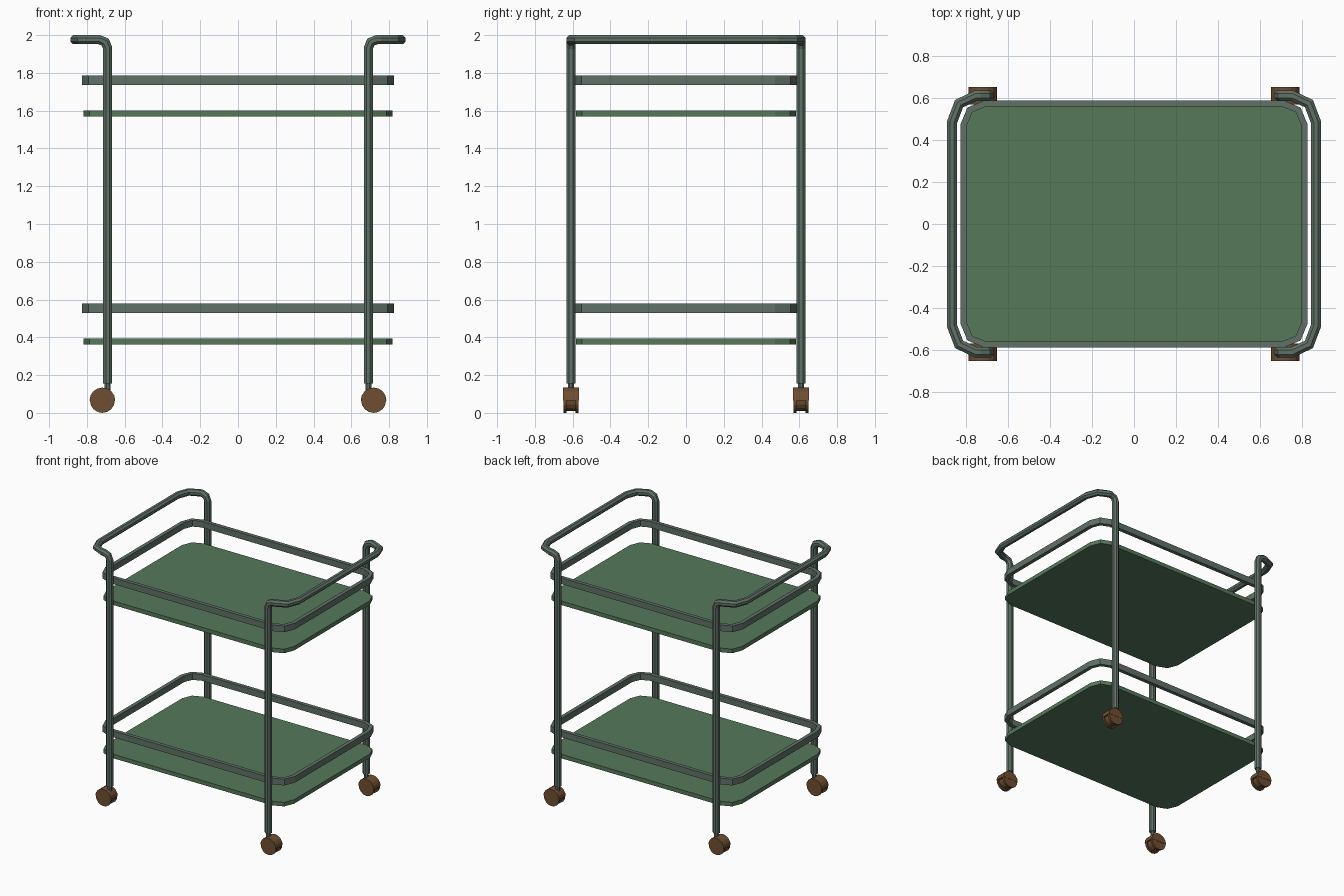
import bpy, bmesh, math
from mathutils import Vector

if "Cube" in bpy.data.objects:
    bpy.data.objects.remove(bpy.data.objects["Cube"])


def material(name, rgb):
    m = bpy.data.materials.new(name)
    m.diffuse_color = (*rgb, 1)
    m.use_nodes = True
    m.node_tree.nodes["Principled BSDF"].inputs["Base Color"].default_value = m.diffuse_color
    return m


FRAME = material("grey green metal", (0.115, 0.165, 0.135))
TRAY = material("green tray", (0.093, 0.190, 0.102))
BROWN = material("brown caster", (0.160, 0.078, 0.032))


def finish(name, bm, mat):
    bmesh.ops.recalc_face_normals(bm, faces=bm.faces)
    me = bpy.data.meshes.new(name)
    bm.to_mesh(me)
    bm.free()
    me.materials.append(mat)
    ob = bpy.data.objects.new(name, me)
    bpy.context.collection.objects.link(ob)
    return ob


def bridge(bm, a, b):
    n = len(a)
    for i in range(n):
        bm.faces.new((a[i], a[(i + 1) % n], b[(i + 1) % n], b[i]))


def rounded_rect(hx, hy, r, seg=2):
    pts = []
    for k, (sx, sy) in enumerate(((1, 1), (-1, 1), (-1, -1), (1, -1))):
        for s in range(seg + 1):
            a = math.pi / 2 * (k + s / seg)
            pts.append((sx * (hx - r) + r * math.cos(a), sy * (hy - r) + r * math.sin(a)))
    return pts


def prism(name, loop, axis, lo, hi, mat):
    """Closed 2D outline extruded along z, or along y for x-z outlines."""
    bm = bmesh.new()
    put = (lambda u, v, w: (u, v, w)) if axis == 'z' else (lambda u, v, w: (u, w, v))
    a = [bm.verts.new(put(u, v, lo)) for u, v in loop]
    b = [bm.verts.new(put(u, v, hi)) for u, v in loop]
    bridge(bm, a, b)
    bm.faces.new(a)
    bm.faces.new(b)
    return finish(name, bm, mat)


def rail(name, z0, z1):
    bm = bmesh.new()
    outer, inner = rounded_rect(0.825, 0.587, 0.115), rounded_rect(0.795, 0.557, 0.09)
    rings = [[bm.verts.new((x, y, z)) for x, y in loop]
             for loop, z in ((outer, z0), (outer, z1), (inner, z1), (inner, z0))]
    for i in range(4):
        bridge(bm, rings[i], rings[(i + 1) % 4])
    return finish(name, bm, FRAME)


def tube(name, path, half, mat):
    """Octagonal tube, mitred at each bend; path starts going up."""
    path = [Vector(p) for p in path]
    r = half / math.cos(math.pi / 8)
    ring = [path[0] + Vector((r * math.cos(a), r * math.sin(a), 0))
            for a in (math.pi / 8 + math.pi / 4 * i for i in range(8))]
    bm = bmesh.new()
    prev = first = [bm.verts.new(p) for p in ring]
    for i in range(1, len(path)):
        d = (path[i] - path[i - 1]).normalized()
        n = d if i == len(path) - 1 else d + (path[i + 1] - path[i]).normalized()
        ring = [p + d * ((path[i] - p).dot(n) / d.dot(n)) for p in ring]
        cur = [bm.verts.new(p) for p in ring]
        bridge(bm, prev, cur)
        prev = cur
    bm.faces.new(first)
    bm.faces.new(prev)
    return finish(name, bm, mat)


def circle(cx, cz, r, a0=0.0, a1=2 * math.pi, n=16, closed=True):
    return [(cx + r * math.cos(a0 + (a1 - a0) * i / n), cz + r * math.sin(a0 + (a1 - a0) * i / n))
            for i in range(n if closed else n + 1)]


# Trays and guard rails
for label, z in (("lower", 0.0), ("upper", 1.206)):
    prism(label + "_tray", rounded_rect(0.818, 0.582, 0.11), 'z', 0.362 + z, 0.394 + z, TRAY)
    rail(label + "_rail", 0.530 + z, 0.579 + z)

# Side frames: two posts and the push handle in one bent tube
half_path = [(0.69, 0.609, 0.155), (0.69, 0.609, 1.931), (0.703, 0.609, 1.963),
             (0.735, 0.609, 1.976), (0.752, 0.609, 1.976), (0.831, 0.572, 1.976),
             (0.864, 0.485, 1.976)]
for side, s in (("left", -1), ("right", 1)):
    back = [(s * x, y, z) for x, y, z in half_path]
    front = [(x, -y, z) for x, y, z in reversed(back)]
    tube(side + "_frame_tube", back + front, 0.024, FRAME)

# Casters: stem, hood, wheel drum and two side discs
for sx, lr in ((-1, "left"), (1, "right")):
    for sy, fb in ((-1, "front"), (1, "back")):
        tag = fb + "_" + lr
        x, y, z = sx * 0.718, sy * 0.609, 0.066
        tube(tag + "_caster_stem", [(sx * 0.69, y, 0.10), (sx * 0.69, y, 0.16)], 0.016, FRAME)
        prism(tag + "_caster_hood", circle(x, z, 0.068, 0, math.pi, 8, False), 'y',
              y - 0.042, y + 0.042, BROWN)
        prism(tag + "_wheel_drum", circle(x, z, 0.055), 'y', y - 0.03, y + 0.03, BROWN)
        for k, side in ((-1, "a"), (1, "b")):
            c = y + k * 0.032
            prism(tag + "_wheel_disc_" + side, circle(x, z, 0.066, math.pi / 2, 2.5 * math.pi), 'y',
                  c - 0.008, c + 0.008, BROWN)
